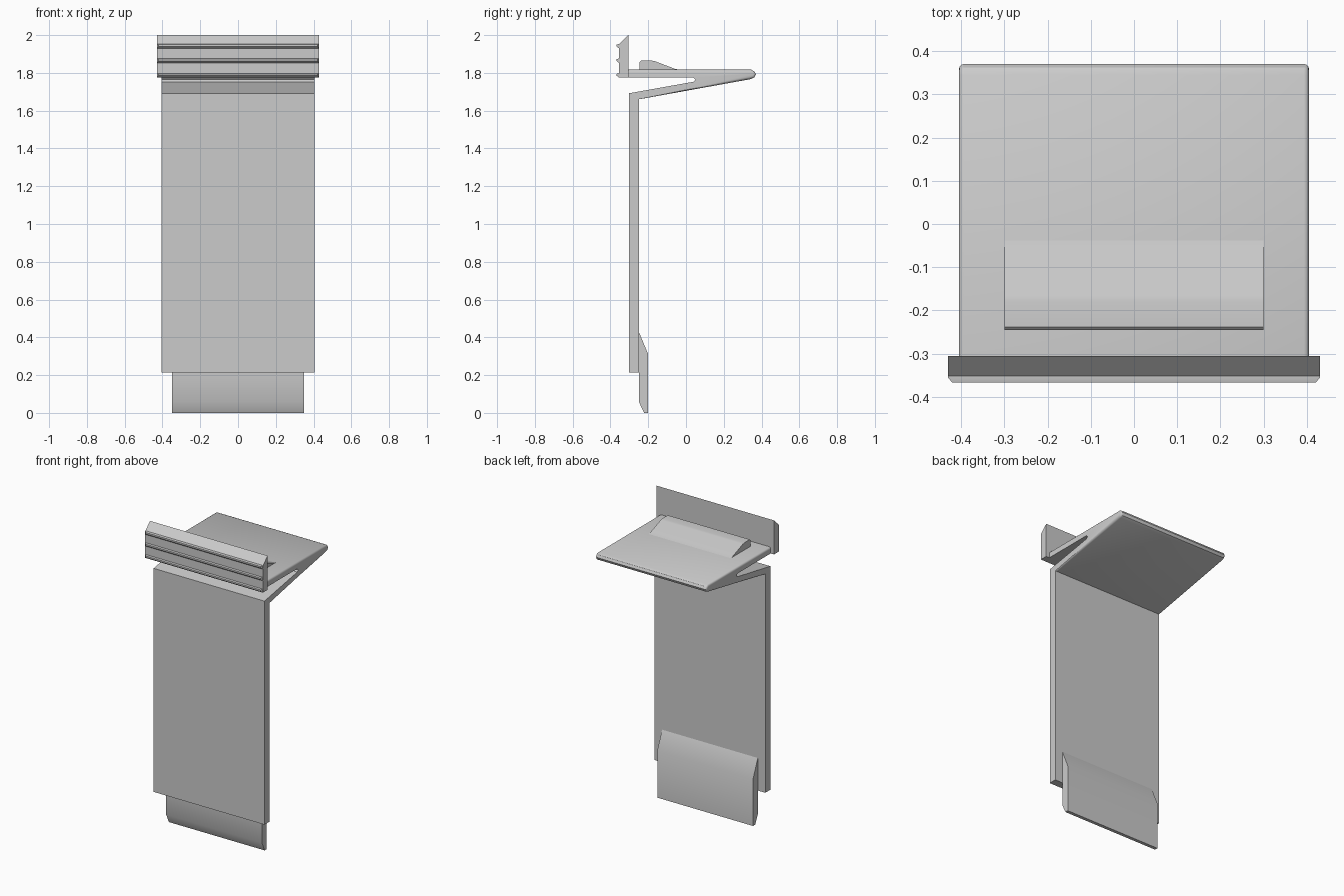
import bpy, bmesh, math

old = bpy.data.objects.get("Cube")
if old:
    bpy.data.objects.remove(old, do_unlink=True)

grey = bpy.data.materials.new("light grey plastic")
grey.use_nodes = True
GREY = (0.6, 0.6, 0.6, 1)
grey.diffuse_color = GREY
grey.node_tree.nodes["Principled BSDF"].inputs["Base Color"].default_value = GREY


def extrude_profile(name, profile, half, front_half=None, rounded=None, radius=0.012):
    """Extrude a (y, z) profile along x; front_half narrows the front points,
    rounded picks the side-rim edges to round over."""
    front = min(y for y, z in profile)
    bm = bmesh.new()
    sides = []
    for s in (-1, 1):
        sides.append([bm.verts.new((s * (front_half if front_half and y == front else half), y, z))
                      for y, z in profile])
    n = len(profile)
    for side in sides:
        bm.faces.new(side)
    for i in range(n):
        j = (i + 1) % n
        bm.faces.new((sides[0][i], sides[0][j], sides[1][j], sides[1][i]))
    bmesh.ops.recalc_face_normals(bm, faces=bm.faces)
    if rounded:
        rim = [bm.edges.get((side[i], side[i + 1])) for side in sides for i in rounded]
        bmesh.ops.bevel(bm, geom=rim, offset=radius, segments=3, profile=0.5,
                        affect='EDGES', clamp_overlap=True)
    mesh = bpy.data.meshes.new(name)
    bm.to_mesh(mesh)
    bm.free()
    mesh.materials.append(grey)
    obj = bpy.data.objects.new(name, mesh)
    bpy.context.collection.objects.link(obj)
    bpy.ops.object.select_all(action='DESELECT')
    obj.select_set(True)
    bpy.context.view_layer.objects.active = obj
    bpy.ops.object.shade_smooth_by_angle(angle=math.radians(32))
    return obj


# Front plate, folded spring arm and top shelf in one strip
extrude_profile("folded_clip_body", [
    (-0.305, 1.817), (0.345, 1.817), (0.362, 1.808), (0.37, 1.793),
    (0.362, 1.776), (0.343, 1.767), (-0.25, 1.66), (-0.25, 0.215),
    (-0.302, 0.215), (-0.302, 1.692), (0.04, 1.753), (0.05, 1.764),
    (0.04, 1.775), (-0.305, 1.775)], 0.405, rounded=range(6))

# Upright finger grip with slanted top
extrude_profile("grip_plate", [
    (-0.305, 1.775), (-0.305, 2.0), (-0.355, 1.95), (-0.355, 1.775)], 0.43)

# Three grip ribs with tapered ends
for i, z in enumerate((1.775, 1.853, 1.93)):
    extrude_profile(f"grip_rib_{i + 1}", [
        (-0.35, z), (-0.355, z), (-0.367, z + 0.01),
        (-0.367, z + 0.02), (-0.355, z + 0.023), (-0.35, z + 0.023)], 0.43, 0.42)

# Sloped latch bump on the shelf
extrude_profile("latch_bump", [
    (-0.245, 1.81), (-0.245, 1.858), (-0.238, 1.865), (-0.18, 1.865),
    (-0.165, 1.862), (-0.06, 1.822), (-0.03, 1.815), (-0.03, 1.81)], 0.30)

# Insertion tab behind the lower edge
extrude_profile("lower_tab", [
    (-0.255, 0.43), (-0.25, 0.43), (-0.2, 0.31), (-0.2, 0.0),
    (-0.222, 0.0), (-0.25, 0.06), (-0.25, 0.22), (-0.255, 0.22)], 0.35)
